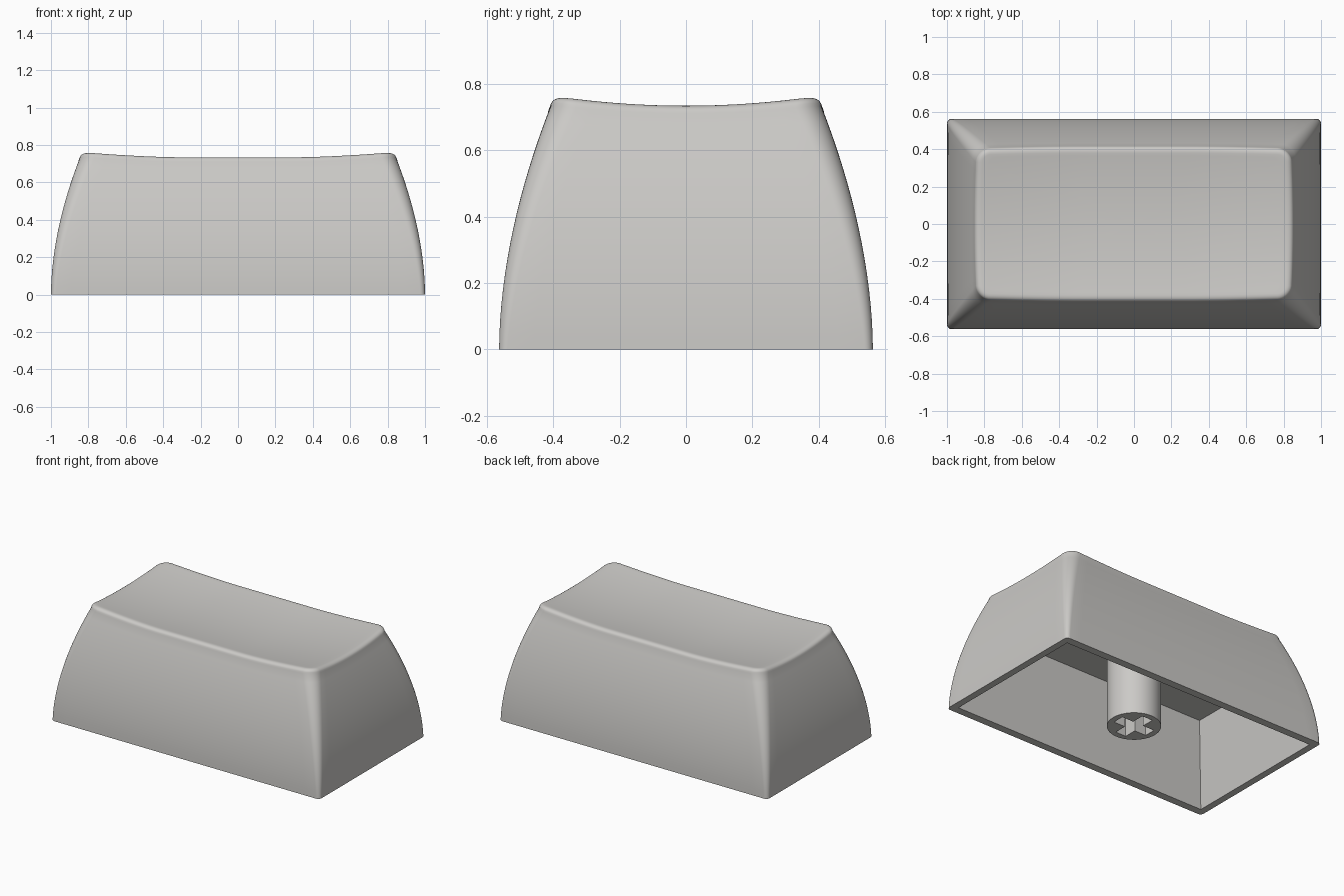
import bpy, bmesh, math

if "Cube" in bpy.data.objects:
    bpy.data.objects.remove(bpy.data.objects["Cube"])

plastic = bpy.data.materials.new("warm_grey_plastic")
plastic.diffuse_color = (0.60, 0.59, 0.57, 1)
plastic.use_nodes = True
plastic.node_tree.nodes["Principled BSDF"].inputs["Base Color"].default_value = plastic.diffuse_color

HX, HY = 1.0, 0.5625      # half size of the base
INSET, RIM = 0.16, 0.745  # how far the walls lean in at the rim
ARC, NX, NY = 8, 24, 14   # divisions of each corner, long side, short side


def ring(hx, hy, r):
    """Counter-clockwise rounded rectangle with a fixed point count."""
    pts = []
    corners = [(1, 1), (-1, 1), (-1, -1), (1, -1)]
    for k, (sx, sy) in enumerate(corners):
        cx, cy = sx * (hx - r), sy * (hy - r)
        for i in range(ARC + 1):
            a = math.pi / 2 * (k + i / ARC)
            pts.append((cx + r * math.cos(a), cy + r * math.sin(a)))
        nx, ny = corners[(k + 1) % 4]
        x0, y0 = pts[-1]
        a = math.pi / 2 * (k + 1)
        x1 = nx * (hx - r) + r * math.cos(a)
        y1 = ny * (hy - r) + r * math.sin(a)
        n = NX if k % 2 == 0 else NY
        pts += [(x0 + (x1 - x0) * i / n, y0 + (y1 - y0) * i / n) for i in range(1, n)]
    return pts


def dish(x, y):
    """Height of the scooped top."""
    ends = max(0, (abs(x) - 0.3) / 0.5) ** 1.6
    return 0.706 + 0.026 * (y / 0.37) ** 2 + 0.026 * ends


def lean(z):
    return INSET * (max(z, 0) / RIM) ** 1.85


def radius(z):
    return 0.025 + 0.055 * z / RIM


# Cap: one continuous loft from the inner ceiling, round the lip, up to the top
rings = [
    [(x, y, 0.54) for x, y in ring(0.86, 0.41, 0)],
    [(x, y, 0.0) for x, y in ring(0.954, 0.51, 0)],
]
rim = ring(HX - INSET, HY - INSET, radius(RIM))
tops = [dish(x * 0.96, y * 0.92) for x, y in rim]
STEPS = 16
for s in range(STEPS + 1):
    row = []
    for i, top in enumerate(tops):
        z = s / STEPS * (top - 0.022)
        x, y = ring(HX - lean(z), HY - lean(z), radius(z))[i]
        row.append((x, y, z))
    rings.append(row)

# Rounded edge between wall and top
edge = rings[-1]
for a in (18, 36, 54, 72, 90):
    a = math.radians(a)
    d = 0.036 * (1 - math.cos(a))
    row = []
    for (x, y, z), top, i in zip(edge, tops, range(len(edge))):
        px, py = ring(HX - lean(z) - d, HY - lean(z) - d, radius(z) - d)[i]
        row.append((px, py, z + (dish(px, py) - z) * math.sin(a)))
    rings.append(row)

# Scooped top, shrinking to the middle
last = rings[-1]
for s in (0.96, 0.9, 0.82, 0.72, 0.62, 0.52, 0.42, 0.32, 0.22, 0.12):
    rings.append([(x * s, y * s, dish(x * s, y * s)) for x, y, _ in last])

bm = bmesh.new()
rows = [[bm.verts.new(p) for p in r] for r in rings]
for lo, hi in zip(rows, rows[1:]):
    for i in range(len(lo)):
        j = (i + 1) % len(lo)
        bm.faces.new((lo[i], lo[j], hi[j], hi[i]))
bm.faces.new(rows[0][::-1])
centre = bm.verts.new((0, 0, dish(0, 0)))
for i, v in enumerate(rows[-1]):
    bm.faces.new((v, rows[-1][(i + 1) % len(rows[-1])], centre))
bmesh.ops.remove_doubles(bm, verts=bm.verts, dist=1e-5)
bmesh.ops.recalc_face_normals(bm, faces=bm.faces)
mesh = bpy.data.meshes.new("cap")
bm.to_mesh(mesh)
bm.free()
cap = bpy.data.objects.new("cap", mesh)
bpy.context.collection.objects.link(cap)


def smooth(obj):
    bpy.ops.object.select_all(action='DESELECT')
    obj.select_set(True)
    bpy.context.view_layer.objects.active = obj
    bpy.ops.object.shade_smooth_by_angle(angle=math.radians(35))


cap.data.materials.append(plastic)
smooth(cap)

# Stem: round post under the ceiling with a cross-shaped socket
bpy.ops.mesh.primitive_cylinder_add(vertices=48, radius=0.164, depth=0.56, location=(0, 0, 0.28))
stem = bpy.context.object
stem.name = "stem"
stem.data.materials.append(plastic)
for name, sx, sy in (("socket_cutter_long", 0.25, 0.078), ("socket_cutter_cross", 0.078, 0.25)):
    bpy.ops.mesh.primitive_cube_add(size=1, location=(0, 0, 0.075))
    cutter = bpy.context.object
    cutter.name = name
    cutter.scale = (sx, sy, 0.35)
    cutter.data.materials.append(plastic)
    cutter.hide_render = True
    cutter.hide_set(True)
    mod = stem.modifiers.new(name, 'BOOLEAN')
    mod.operation, mod.object, mod.solver = 'DIFFERENCE', cutter, 'EXACT'
smooth(stem)
